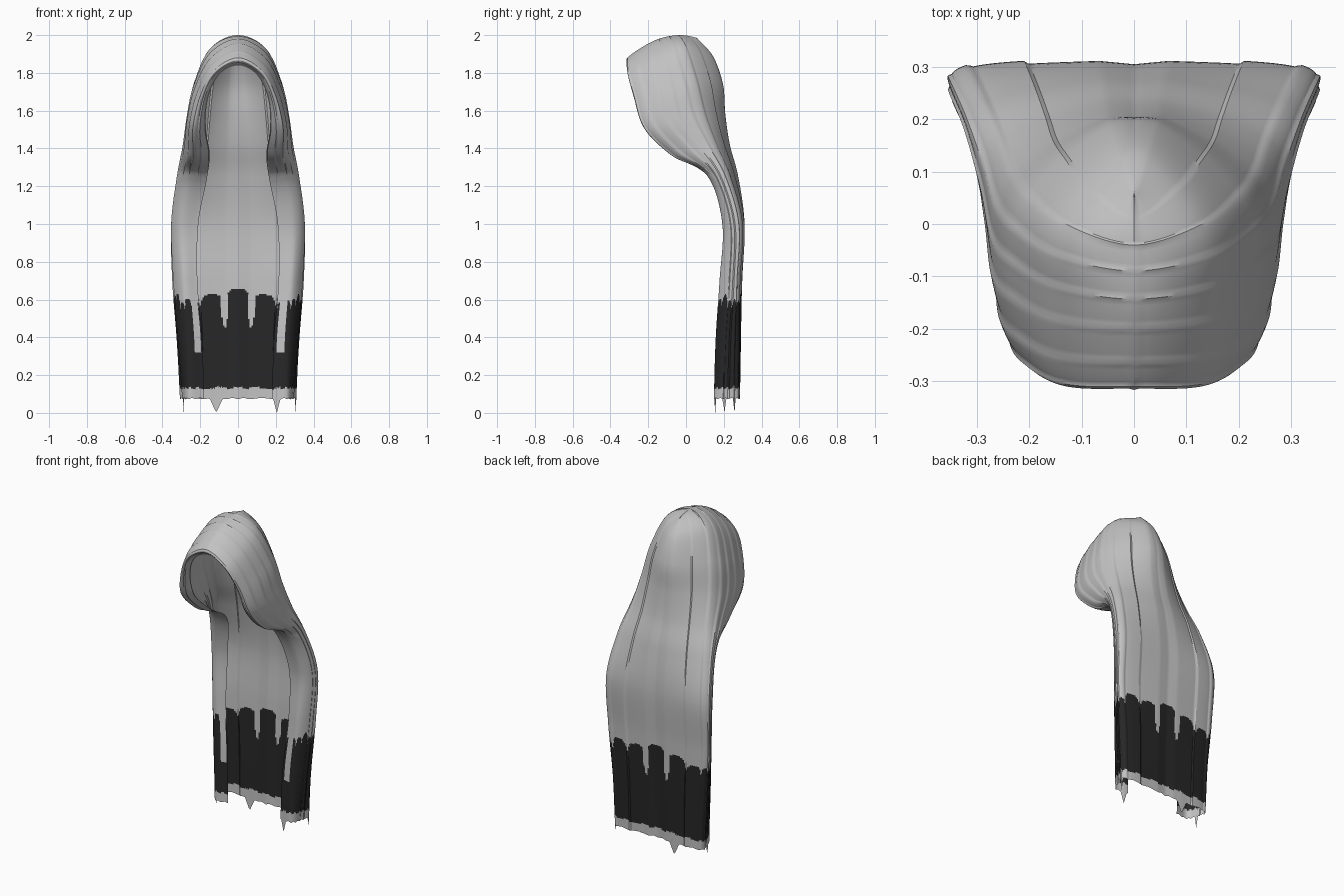
import bpy, bmesh, random
from mathutils import Vector

if "Cube" in bpy.data.objects:
    bpy.data.objects.remove(bpy.data.objects["Cube"])

random.seed(4)

def material(name, v):
    m = bpy.data.materials.new(name)
    m.diffuse_color = (v, v, v, 1)
    m.use_nodes = True
    m.node_tree.nodes["Principled BSDF"].inputs["Base Color"].default_value = m.diffuse_color
    return m

# Guide strands of one half, parting to tip: inner front edge, front fold, side, rear corner, back centre
inner = [(0, -.29, 1.84), (.10, -.28, 1.79), (.16, -.24, 1.66), (.17, -.18, 1.5), (.15, -.05, 1.37),
         (.165, .13, 1.24), (.21, .2, 1), (.215, .19, .7), (.19, .17, .4), (.18, .16, .1)]
fold = [(0, -.31, 1.88), (.13, -.305, 1.81), (.2, -.27, 1.68), (.24, -.215, 1.51), (.24, -.07, 1.365),
        (.26, .115, 1.255), (.3, .195, 1), (.29, .18, .7), (.27, .16, .4), (.26, .15, .1)]
side = [(0, -.17, 1.97), (.15, -.15, 1.89), (.235, -.1, 1.72), (.27, -.06, 1.56), (.29, .05, 1.41),
        (.32, .17, 1.25), (.35, .245, 1), (.338, .24, .7), (.315, .22, .4), (.29, .21, .1)]
rear = [(0, -.04, 2), (.13, 0, 1.94), (.2, .06, 1.76), (.23, .105, 1.58), (.25, .165, 1.42),
        (.28, .237, 1.25), (.31, .3, 1), (.31, .287, .7), (.29, .283, .4), (.28, .28, .1)]
back = [(0, .06, 1.985), (0, .145, 1.89), (0, .198, 1.74), (0, .21, 1.58), (0, .233, 1.42),
        (0, .276, 1.25), (0, .307, 1), (0, .295, .7), (0, .285, .4), (0, .275, .1)]
guides = [[Vector(p) for p in g] for g in (inner, fold, side, rear, back)]

def mirror(p):
    return Vector((-p.x, p.y, p.z))

def spline(pts, t):
    """Catmull-Rom through pts[1:-1]; t = 0 is pts[1]."""
    i = min(int(t), len(pts) - 4)
    f = t - i
    a, b, c, d = pts[i:i + 4]
    return .5 * (2 * b + (c - a) * f + (2 * a - 5 * b + 4 * c - d) * f * f + (3 * b - a - 3 * c + d) * f ** 3)

def surface(s, u):
    row = [spline([mirror(g[1])] + g + [2 * g[-1] - g[-2]], s) for g in guides]
    return spline([2 * row[0] - row[1]] + row + [mirror(row[-2])], u)

# Locks: u ranges, with pointed tips and uneven dye line
bounds = [0, .5, 1, 1.4, 1.8, 2.2, 2.6, 3, 3.4, 3.8, 4.001]
dye = {(k, sg): .61 + random.uniform(-.025, .025) for k in range(10) for sg in (-1, 1)}
spikes = {-1: [(1.9, .2), (3.63, .14)], 1: [(.3, .3), (2.6, .12)]}
streak = {-1: (.1, .5), 1: (.2, .7)}

def lock(u):
    for k in range(10):
        if u < bounds[k + 1]:
            return k, (u - bounds[k]) / (bounds[k + 1] - bounds[k])

def tip_length(u, sg):
    k = .02 + .008 * abs(2 * lock(u)[1] - 1)
    for c, w in spikes[sg]:
        k = max(k, .1 * (1 - abs(u - c) / w))
    return k

def is_dark(z, u, sg):
    k, f = lock(u)
    top = dye[k, sg] - .06 * abs(2 * f - 1) ** 4
    if k == 9:                                   # centre lock
        top = .66 - .07 * (1 - f) ** 4
    if abs(u - 3.78) < .05:                      # undyed notch beside it
        top = .43 + 1.8 * abs(u - 3.78)
    if streak[sg][0] < u < streak[sg][1]:        # undyed front streak
        top = .32
    return .125 + .015 * f < z < top

N = 20
half = [i / N for i in range(3 * N)] + [3 + i / 36 for i in range(37)]   # finer across the back
M = len(half)
cols = [(u, 1) for u in half] + [(u, -1) for u in half[-2::-1]]
rows = [i / 12 for i in range(72)] + [6 + i / 34 for i in range(103)]

bm = bmesh.new()
grid, lift = [], []
for s in rows:
    line = []
    for u, sg in cols:
        p = surface(s, u)
        if p.z < .25:
            p.z -= tip_length(u, sg) * (.25 - p.z) / .15
        p.x *= sg
        v = bm.verts.new(p)
        line.append(v)
        k, f = lock(u)
        saw = (1 - f if k == 9 else f) * min(1, s / 2)
        if u < 1.8:                              # front locks merge below the face
            saw *= max(0, min(1, 5 - s))
        lift.append((v, .006 * saw))
    grid.append(line)
for r in range(len(rows) - 1):
    for c in range(len(cols) - 1):
        f = bm.faces.new((grid[r][c], grid[r][c + 1], grid[r + 1][c + 1], grid[r + 1][c]))
        u = (cols[c][0] + cols[c + 1][0]) / 2
        sg = 1 if c < M - 1 else -1
        f.material_index = int(is_dark(f.calc_center_median().z, u, sg))

# Outward normals, then raise each lock over its neighbour
bm.normal_update()
if grid[80][M - 1].normal.y < 0:
    bmesh.ops.reverse_faces(bm, faces=bm.faces[:])
    bm.normal_update()
for v, co in [(v, v.co + v.normal * (d - .003 if d else 0)) for v, d in lift]:
    v.co = co
bmesh.ops.remove_doubles(bm, verts=bm.verts[:], dist=.0002)

me = bpy.data.meshes.new("long_hair")
bm.to_mesh(me)
bm.free()
me.materials.append(material("light_grey_hair", .54))
me.materials.append(material("black_dyed_hair", .02))
hair = bpy.data.objects.new("long_hair", me)
bpy.context.collection.objects.link(hair)
bpy.context.view_layer.objects.active = hair
hair.select_set(True)
bpy.ops.object.shade_smooth_by_angle(angle=.6)
